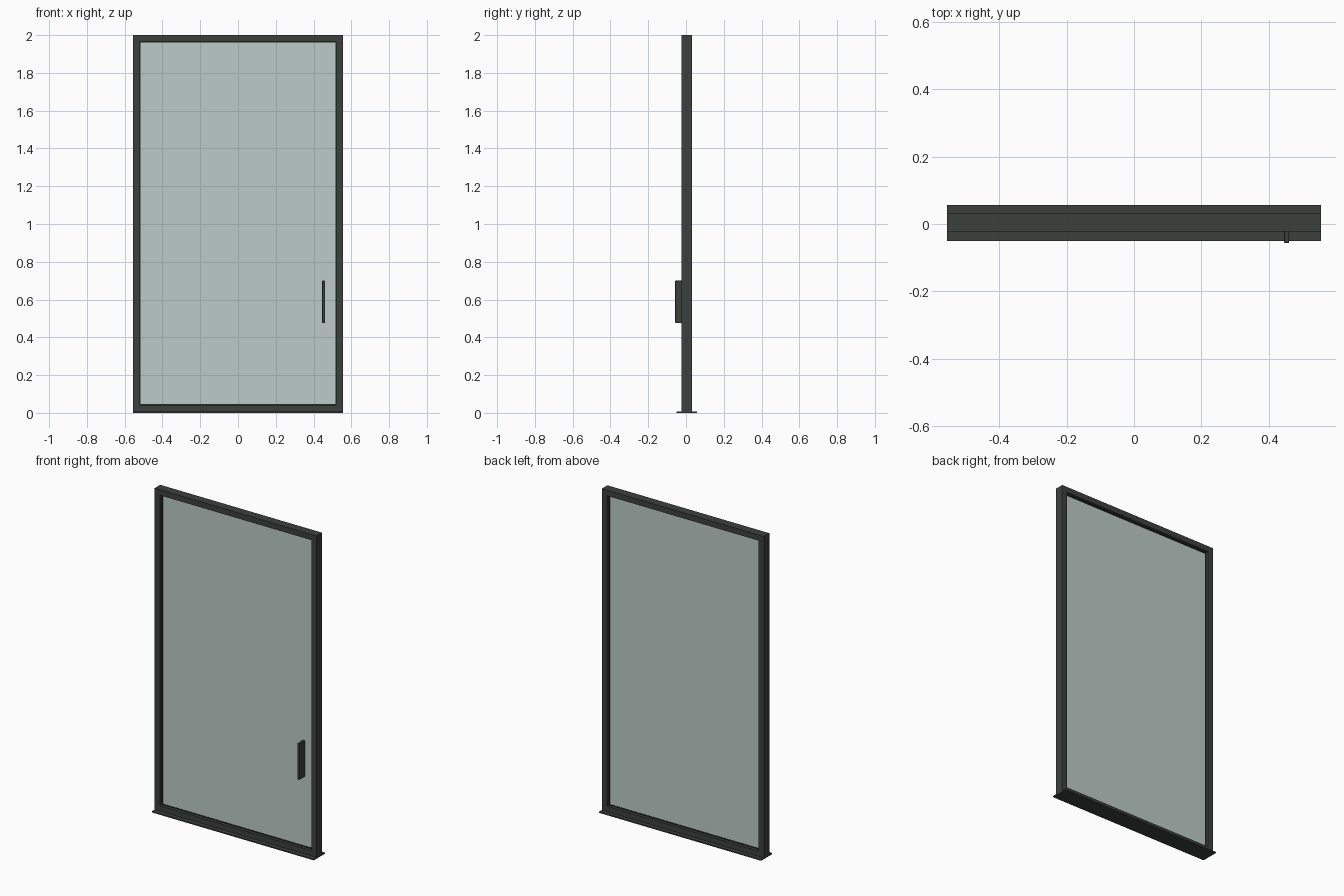
import bpy

if "Cube" in bpy.data.objects:
    bpy.data.objects.remove(bpy.data.objects["Cube"])


def material(name, colour):
    m = bpy.data.materials.new(name)
    m.diffuse_color = colour
    m.use_nodes = True
    m.node_tree.nodes["Principled BSDF"].inputs["Base Color"].default_value = m.diffuse_color
    return m


DARK = material("dark_metal", (0.045, 0.052, 0.048, 1.0))
RUBBER = material("rubber", (0.02, 0.022, 0.021, 1.0))
GLASS = material("glass", (0.50, 0.60, 0.57, 0.45))


def box(name, x, y, z, mat, bevel=0.0):
    """Box spanning the given (min, max) ranges."""
    bpy.ops.mesh.primitive_cube_add(size=1)
    o = bpy.context.object
    o.name = name
    o.location = [(a + b) / 2 for a, b in (x, y, z)]
    o.scale = [b - a for a, b in (x, y, z)]
    bpy.ops.object.transform_apply(location=False, rotation=False, scale=True)
    if bevel:
        mod = o.modifiers.new("edge", 'BEVEL')
        mod.width, mod.segments = bevel, 2
    o.data.materials.append(mat)
    return o


def ring(name, half_w, z0, z1, t, y, mat):
    """Rectangular border of width t: two full-height sides, two rails between."""
    for side, s in (("left", -1), ("right", 1)):
        xs = sorted((s * half_w, s * (half_w - t)))
        box(f"{name}_{side}", xs, y, (z0, z1), mat)
    inner = (-half_w + t, half_w - t)
    box(f"{name}_bottom", inner, y, (z0, z0 + t), mat)
    box(f"{name}_top", inner, y, (z1 - t, z1), mat)


# Threshold plate
box("threshold", (-0.555, 0.555), (-0.05, 0.057), (0, 0.008), DARK)

# Outer frame and the thin seal around the pane
ring("frame", 0.555, 0.006, 2.0, 0.035, (-0.023, 0.031), DARK)
ring("seal", 0.520, 0.041, 1.965, 0.005, (-0.004, 0.012), RUBBER)

# Glass pane
box("glass_pane", (-0.516, 0.516), (-0.001, 0.009), (0.045, 1.961), GLASS)

# Pull handle fixed to the front of the pane
box("handle", (0.446, 0.461), (-0.057, -0.001), (0.475, 0.70), DARK, 0.003)
